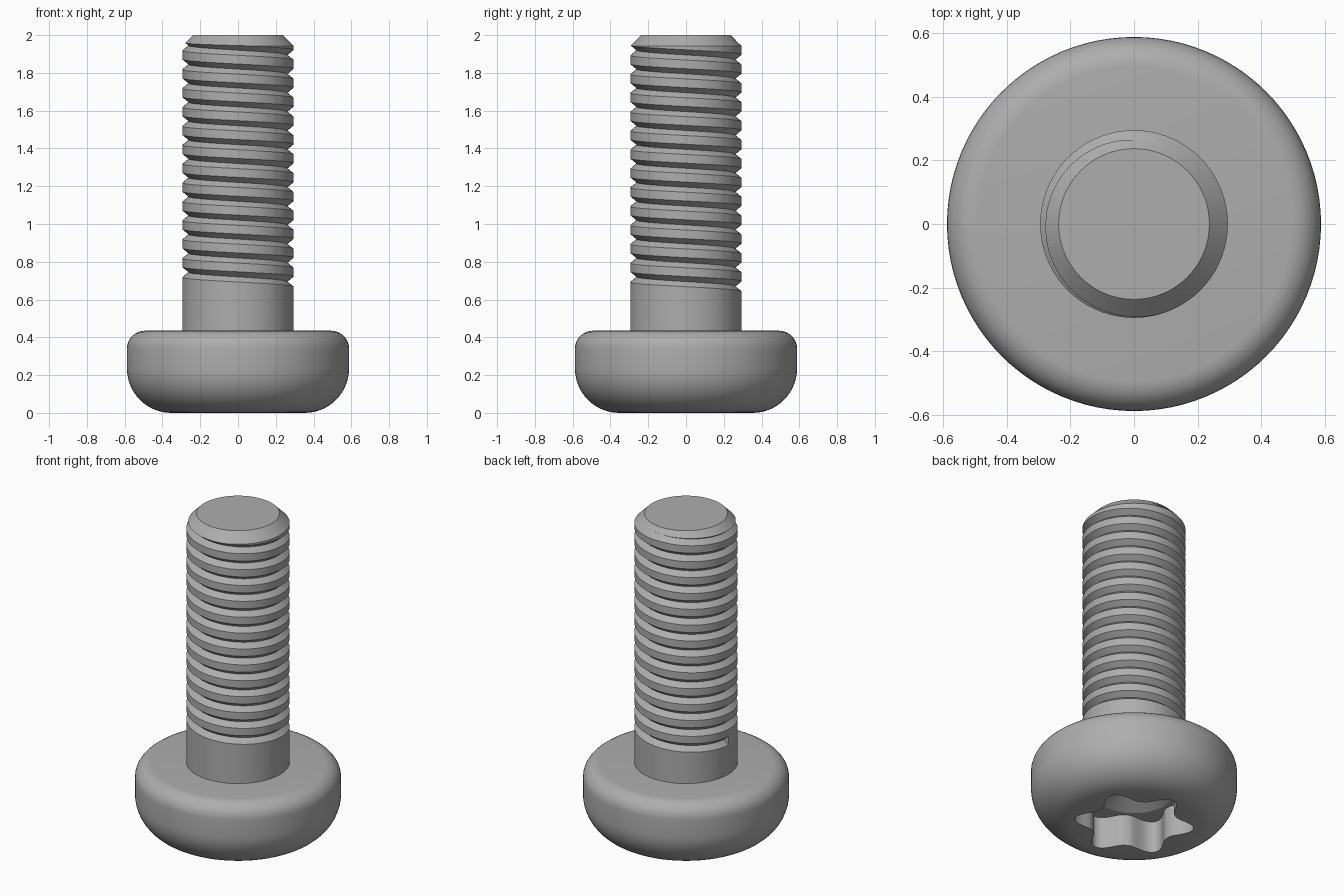
import bpy, bmesh, math

if "Cube" in bpy.data.objects:
    bpy.data.objects.remove(bpy.data.objects["Cube"])

steel = bpy.data.materials.new("steel grey")
steel.diffuse_color = (0.42, 0.42, 0.42, 1)
steel.use_nodes = True
steel.node_tree.nodes["Principled BSDF"].inputs["Base Color"].default_value = steel.diffuse_color


def make_object(name, rings, closed_rings=True):
    """Skin a list of equal-length closed rings and cap both ends."""
    bm = bmesh.new()
    loops = [[bm.verts.new(p) for p in ring] for ring in rings]
    n = len(loops[0])
    for a, b in zip(loops, loops[1:]):
        for i in range(n):
            j = (i + 1) % n
            bm.faces.new((a[i], a[j], b[j], b[i]))
    bm.faces.new(loops[0][::-1])
    bm.faces.new(loops[-1])
    bmesh.ops.recalc_face_normals(bm, faces=bm.faces)
    mesh = bpy.data.meshes.new(name)
    bm.to_mesh(mesh)
    bm.free()
    mesh.materials.append(steel)
    ob = bpy.data.objects.new(name, mesh)
    bpy.context.collection.objects.link(ob)
    return ob


def lathe(name, profile, n):
    return make_object(name, [[(r * math.cos(math.tau * i / n), r * math.sin(math.tau * i / n), z)
                               for i in range(n)] for r, z in profile])


def arc(cr, cz, rad, a0, a1, steps):
    angles = [math.radians(a0 + (a1 - a0) * i / steps) for i in range(steps + 1)]
    return [(cr + rad * math.cos(a), cz + rad * math.sin(a)) for a in angles]


def cut(ob, cutters):
    """Subtract the cutters, bake the result and remove them."""
    for c in cutters:
        c.hide_render = True
        mod = ob.modifiers.new("cut", 'BOOLEAN')
        mod.operation, mod.solver, mod.object = 'DIFFERENCE', 'EXACT', c
    dg = bpy.context.evaluated_depsgraph_get()
    mesh = bpy.data.meshes.new_from_object(ob.evaluated_get(dg))
    ob.modifiers.clear()
    ob.data = mesh
    for c in cutters:
        bpy.data.objects.remove(c)


# Pan head: rounded underside rim and large dome radius on the drive side
head = lathe("head", arc(0.353, 0.235, 0.235, -90, 0, 14) + arc(0.493, 0.34, 0.095, 0, 90, 8), 96)

# Six-lobe drive recess with a conical bottom
def lobe_ring(z, n=144):
    ring = []
    for i in range(n):
        a = math.tau * i / n
        lobe = (0.5 + 0.5 * math.cos(6 * (a - math.pi / 2))) ** 1.3
        r = 0.25 + 0.095 * lobe
        ring.append((r * math.cos(a), r * math.sin(a), z))
    return ring

recess = make_object("recess_cutter", [lobe_ring(-0.05), lobe_ring(0.2)])
cone = lathe("cone_cutter", [(0.225, 0.15), (0.225, 0.2), (0.005, 0.31)], 64)
cut(head, [recess, cone])

# Shank with chamfered tip
R = 0.295
shank = lathe("threaded_shank", [(R, 0.40), (R, 1.942), (0.237, 2.0)], 72)

# Helical V groove: starts on the left, descends to the right across the front
PITCH, TURNS, DEPTH, HALF, SEG = 0.1, 13.5, 0.033, 0.027, 72
OUT = 0.012
flare = HALF * (DEPTH + OUT) / DEPTH
sections = []
for i in range(int(TURNS * SEG) + 1):
    a = math.pi - math.tau * i / SEG
    z = 0.645 + PITCH * i / SEG
    sections.append([(r * math.cos(a), r * math.sin(a), z + dz)
                     for r, dz in ((R - DEPTH, 0), (R + OUT, flare), (R + OUT, -flare))])
cut(shank, [make_object("groove_cutter", sections)])

# Smooth shading with crisp edges
for ob in (head, shank):
    bpy.ops.object.select_all(action='DESELECT')
    ob.select_set(True)
    bpy.context.view_layer.objects.active = ob
    bpy.ops.object.shade_smooth_by_angle(angle=math.radians(25))
